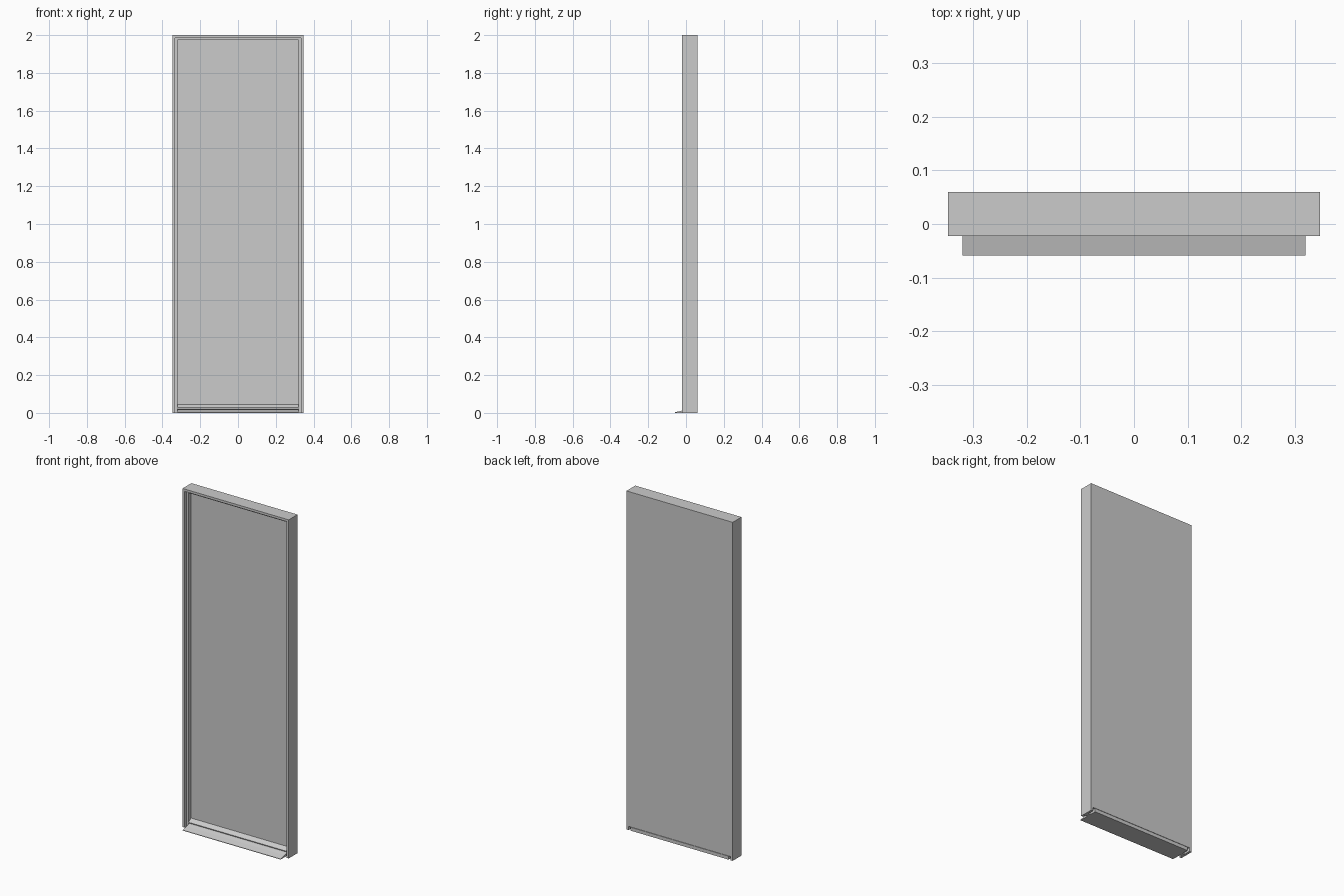
import bpy, bmesh

if "Cube" in bpy.data.objects:
    bpy.data.objects.remove(bpy.data.objects["Cube"])

W, H = 0.347, 2.0            # half width and height
LIP, STOP = 0.014, 0.027     # frame thickness at rebate and at stop
Y0, Y1 = -0.022, 0.06        # frame front and back


def mesh_object(name, bm):
    bmesh.ops.recalc_face_normals(bm, faces=bm.faces[:])
    me = bpy.data.meshes.new(name)
    bm.to_mesh(me)
    bm.free()
    ob = bpy.data.objects.new(name, me)
    bpy.context.collection.objects.link(ob)
    return ob


def sweep(name, rings, closed=True):
    """Join cross-section rings of equal length into a capped solid."""
    bm = bmesh.new()
    vs = [[bm.verts.new(p) for p in r] for r in rings]
    n = len(rings[0])
    for a, b in zip(vs, vs[1:]):
        for i in range(n):
            j = (i + 1) % n
            bm.faces.new((a[i], a[j], b[j], b[i]))
    bm.faces.new(vs[0])
    bm.faces.new(vs[-1])
    return mesh_object(name, bm)


def extrude_x(name, half, profile):
    return sweep(name, [[(x, y, z) for y, z in profile] for x in (-half, half)])


# Door frame: stepped section (inset, depth) mitred up, across and down
section = [(0, Y0), (LIP, Y0), (LIP, -0.003), (STOP, -0.003),
           (STOP, 0.018), (LIP, 0.018), (LIP, Y1), (0, Y1)]
sweep("door_frame", [
    [(-W + d, y, 0) for d, y in section],
    [(-W + d, y, H - d) for d, y in section],
    [(W - d, y, H - d) for d, y in section],
    [(W - d, y, 0) for d, y in section]])

# Door leaf sitting in the rear rebate
extrude_x("door_leaf", W - LIP,
          [(0.018, 0.022), (Y1, 0.022), (Y1, H - LIP), (0.018, H - LIP)])

# Sloping threshold between the jambs
extrude_x("threshold", W - STOP,
          [(-0.059, 0), (-0.059, 0.003), (-0.022, 0.012), (-0.003, 0.018),
           (0.018, 0.02), (Y1, 0.02), (Y1, 0)])

# Weather bar along the foot of the leaf
extrude_x("weather_bar", W - STOP,
          [(0.018, 0.024), (-0.004, 0.024), (-0.004, 0.028), (0.018, 0.045)])
